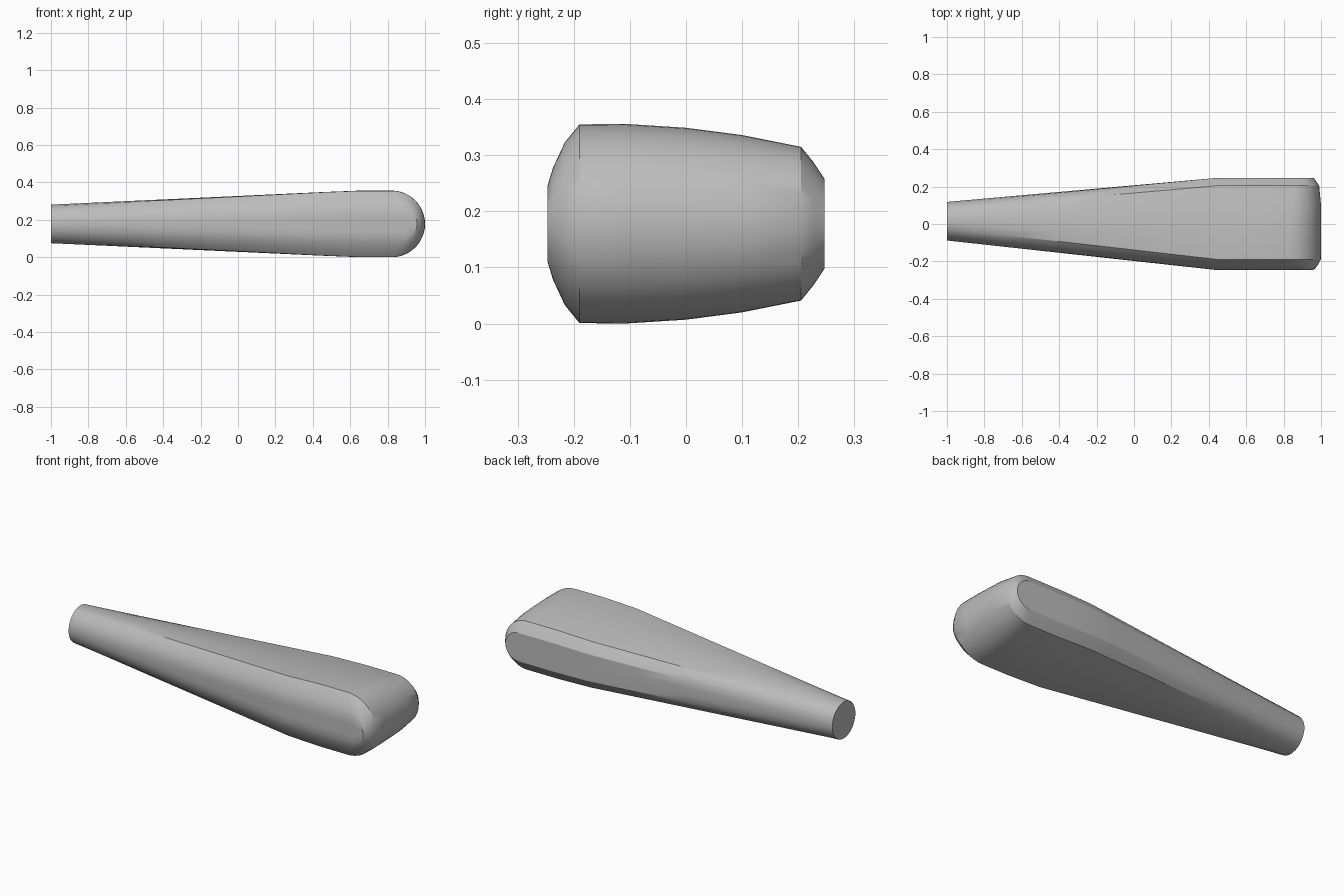
import bpy, bmesh, math

default = bpy.data.objects.get("Cube")
if default:
    bpy.data.objects.remove(default)

MID_Z = 0.178

# Half section of the wide end: depth y, half height, x centre of the end rounding
SECTION = [
    (-0.247, 0.03, 0.89), (-0.247, 0.067, 0.89), (-0.237, 0.10, 0.87),
    (-0.216, 0.145, 0.84), (-0.19, 0.177, 0.822), (-0.11, 0.178, 0.822),
    (0.0, 0.171, 0.829), (0.1, 0.158, 0.842), (0.205, 0.137, 0.853),
    (0.227, 0.11, 0.865), (0.247, 0.08, 0.88), (0.247, 0.03, 0.88),
]
COUNT = len(SECTION)
ARC_STEPS = 12


def small_end(k):
    """Point on the round thin end that pairs with section point k."""
    a = math.pi * (k + 0.5) / COUNT
    return 0.015 - 0.104 * math.cos(a), 0.104 * math.sin(a)


def lerp(a, b, t):
    return a + (b - a) * t


def half_rings():
    """Upper half outlines from the thin end to the rounded tip."""
    rings = []
    # straight taper from round to wide
    for t in (0, 0.2, 0.4, 0.6, 0.8, 0.93, 1):
        ring = []
        for k, (y, h, cx) in enumerate(SECTION):
            y0, h0 = small_end(k)
            ring.append((lerp(-1, 0.45, t), lerp(y0, y, t), lerp(h0, h * 0.955, t)))
        rings.append(ring)
    rings.append([(0.65, y, h) for y, h, cx in SECTION])
    # half round tip
    for i in range(ARC_STEPS + 1):
        a = math.pi / 2 * i / ARC_STEPS
        rings.append([(cx + h * math.sin(a), y, h * math.cos(a)) for y, h, cx in SECTION])
    return rings


# Loft the outlines, mirrored top to bottom
bm = bmesh.new()
loops = []
for ring in half_rings():
    upper = [bm.verts.new((x, y, MID_Z + h)) for x, y, h in ring]
    lower = [bm.verts.new((x, y, MID_Z - h)) for x, y, h in reversed(ring)]
    loops.append(upper + lower)
for a, b in zip(loops, loops[1:]):
    n = len(a)
    for i in range(n):
        j = (i + 1) % n
        bm.faces.new((a[i], a[j], b[j], b[i]))
bm.faces.new(loops[0])
bmesh.ops.remove_doubles(bm, verts=bm.verts, dist=0.0005)
bmesh.ops.recalc_face_normals(bm, faces=bm.faces)

mesh = bpy.data.meshes.new("tapered_handle")
bm.to_mesh(mesh)
bm.free()
handle = bpy.data.objects.new("tapered_handle", mesh)
bpy.context.collection.objects.link(handle)

# Plain grey
grey = bpy.data.materials.new("plain_grey")
grey.use_nodes = True
colour = (0.5, 0.5, 0.5, 1)
grey.diffuse_color = colour
grey.node_tree.nodes["Principled BSDF"].inputs["Base Color"].default_value = colour
mesh.materials.append(grey)

# Smooth body with crisp chamfer edges
bpy.ops.object.select_all(action='DESELECT')
handle.select_set(True)
bpy.context.view_layer.objects.active = handle
bpy.ops.object.shade_smooth_by_angle(angle=math.radians(30))
